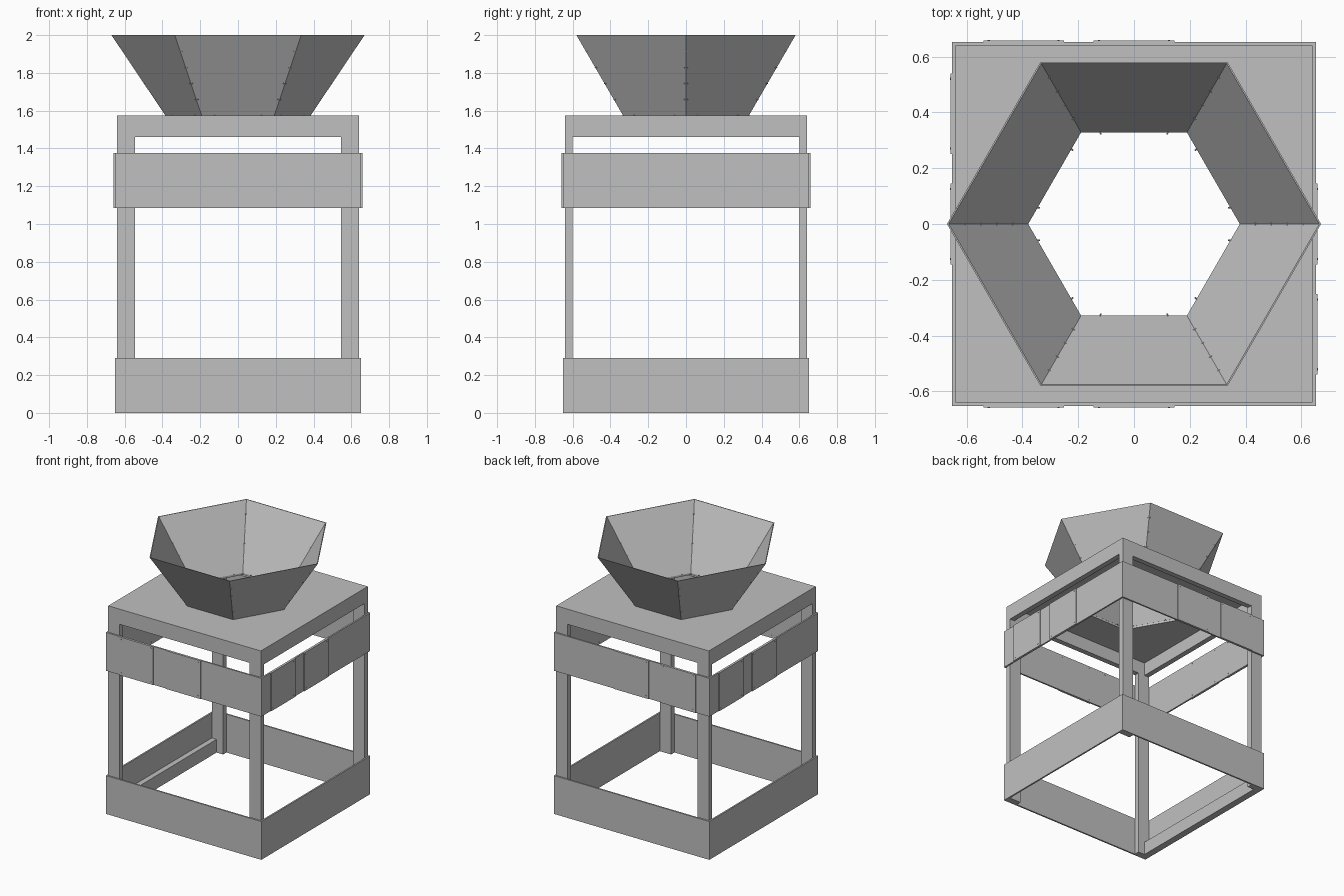
import bpy, bmesh, math
from mathutils import Vector, Matrix

if "Cube" in bpy.data.objects:
    bpy.data.objects.remove(bpy.data.objects["Cube"], do_unlink=True)

grey = bpy.data.materials.new("plain_grey")
grey.use_nodes = True
COLOUR = (0.53, 0.53, 0.53, 1)
grey.diffuse_color = COLOUR
grey.node_tree.nodes["Principled BSDF"].inputs["Base Color"].default_value = COLOUR


def add_object(name, bm):
    mesh = bpy.data.meshes.new(name)
    bm.to_mesh(mesh)
    bm.free()
    mesh.materials.append(grey)
    obj = bpy.data.objects.new(name, mesh)
    bpy.context.collection.objects.link(obj)
    return obj


def box(name, low, high):
    low, high = Vector(low), Vector(high)
    bm = bmesh.new()
    place = Matrix.Translation((low + high) / 2) @ Matrix.Diagonal((high - low).to_4d())
    bmesh.ops.create_cube(bm, size=1, matrix=place)
    return add_object(name, bm)


def pin(name, start, end, radius=0.004):
    start, end = Vector(start), Vector(end)
    axis = end - start
    turn = axis.to_track_quat("Z", "Y").to_matrix().to_4x4()
    bm = bmesh.new()
    bmesh.ops.create_cone(bm, cap_ends=True, segments=8, radius1=radius, radius2=radius,
                          depth=axis.length, matrix=Matrix.Translation((start + end) / 2) @ turn)
    return add_object(name, bm)


def hexagon(radius, z):
    return [Vector((radius * math.cos(math.radians(60 * k)),
                    radius * math.sin(math.radians(60 * k)), z)) for k in range(6)]


HALF, POST_W, POST_T = 0.64, 0.095, 0.04
OUTER = 0.652                  # outside of the wrapped boards
PLATE_LOW, PLATE_TOP = 1.56, 1.575
IN_X, IN_Y = HALF - POST_W, HALF - POST_T

# Corner posts
for sx, xname in ((-1, "right"), (1, "left")):
    for sy, yname in ((-1, "front"), (1, "back")):
        xs = sorted((sx * HALF, sx * IN_X))
        ys = sorted((sy * HALF, sy * IN_Y))
        box(f"{yname}_{xname}_post", (xs[0], ys[0], 0), (xs[1], ys[1], PLATE_LOW))

# Top rails and the single bottom rail
for s, name in ((-1, "front"), (1, "back")):
    ys = sorted((s * HALF, s * IN_Y))
    box(f"{name}_top_rail", (-IN_X, ys[0], 1.46), (IN_X, ys[1], PLATE_LOW))
for s, name in ((-1, "right"), (1, "left")):
    xs = sorted((s * HALF, s * IN_Y))
    box(f"{name}_top_rail", (xs[0], -IN_Y, 1.46), (xs[1], IN_Y, PLATE_LOW))
box("right_bottom_rail", (-HALF, -IN_Y, 0), (-IN_Y, IN_Y, 0.1))

# Boards wrapped around the posts, at the base and below the top
for level, z0, z1 in (("lower", 0, 0.29), ("middle", 1.085, 1.375)):
    for s, name in ((-1, "front"), (1, "back")):
        ys = sorted((s * HALF, s * OUTER))
        box(f"{level}_{name}_board", (-OUTER, ys[0], z0), (OUTER, ys[1], z1))
    for s, name in ((-1, "right"), (1, "left")):
        xs = sorted((s * HALF, s * OUTER))
        box(f"{level}_{name}_board", (xs[0], -HALF, z0), (xs[1], HALF, z1))

# Thin square panels with fixing pins on the middle boards
SKIN = OUTER + 0.006
for s, xname, yname in ((-1, "right", "front"), (1, "left", "back")):
    faces = sorted((s * OUTER, s * SKIN))
    for part, a, b in (("end", -0.54, -0.25), ("centre", -0.145, 0.145)):
        box(f"{yname}_{part}_panel", (a, faces[0], 1.085), (b, faces[1], 1.375))
        c, d = sorted((-s * a, -s * b)) if s > 0 else (-b, -a)
        if s > 0:
            c, d = a, b
        box(f"{xname}_{part}_panel", (faces[0], c, 1.085), (faces[1], d, 1.375))
        for z in (1.105, 1.36):
            for t in (a + 0.02, b - 0.02):
                ends = (s * (HALF - 0.003), s * (SKIN + 0.002))
                u = t if s > 0 else -t
                pin(f"{yname}_panel_pin", (t, ends[0], z), (t, ends[1], z))
                pin(f"{xname}_panel_pin", (ends[0], u, z), (ends[1], u, z))

# Table top with a six-sided opening
bm = bmesh.new()
square = [Vector((x, y, PLATE_TOP)) for x, y in
          ((-HALF, -HALF), (HALF, -HALF), (HALF, HALF), (-HALF, HALF))]
edges = []
for loop in (square, hexagon(0.38, PLATE_TOP)):
    verts = [bm.verts.new(p) for p in loop]
    edges += [bm.edges.new((v, verts[(i + 1) % len(verts)])) for i, v in enumerate(verts)]
bmesh.ops.triangle_fill(bm, edges=edges, use_beauty=True, normal=(0, 0, 1))
for face in bm.faces:
    face.normal_update()
    if face.normal.z < 0:
        face.normal_flip()
top = add_object("table_top", bm)
thick = top.modifiers.new("thickness", "SOLIDIFY")
thick.thickness = PLATE_TOP - PLATE_LOW
thick.offset = -1

# Six-sided open hopper with thin walls
R_LOW, R_TOP, WALL = 0.385, 0.67, 0.006
bm = bmesh.new()
rings = [[bm.verts.new(p) for p in hexagon(r, z)] for r, z in
         ((R_LOW, PLATE_TOP), (R_TOP, 2), (R_TOP - WALL, 2), (R_LOW - WALL, PLATE_TOP))]
for i, ring in enumerate(rings):
    nxt = rings[(i + 1) % len(rings)]
    for k in range(6):
        m = (k + 1) % 6
        bm.faces.new((ring[k], ring[m], nxt[m], nxt[k]))
bmesh.ops.recalc_face_normals(bm, faces=bm.faces)
add_object("hopper", bm)

# Small ties across the hopper seams and along its lower edge
low, high = hexagon(R_LOW - WALL, PLATE_TOP), hexagon(R_TOP - WALL, 2)
for k in range(6):
    across = Vector((0, 0, 1)).cross(low[k]).normalized() * 0.01
    for f in (0.2, 0.4, 0.6, 0.8):
        p = low[k].lerp(high[k], f)
        pin("seam_tie", p - across, p + across, 0.003)
    for f in (0.18, 0.82):
        p = low[k].lerp(low[(k + 1) % 6], f)
        out = Vector((p.x, p.y, 0)).normalized() * 0.008
        pin("edge_tie", p - out, p + out, 0.003)
